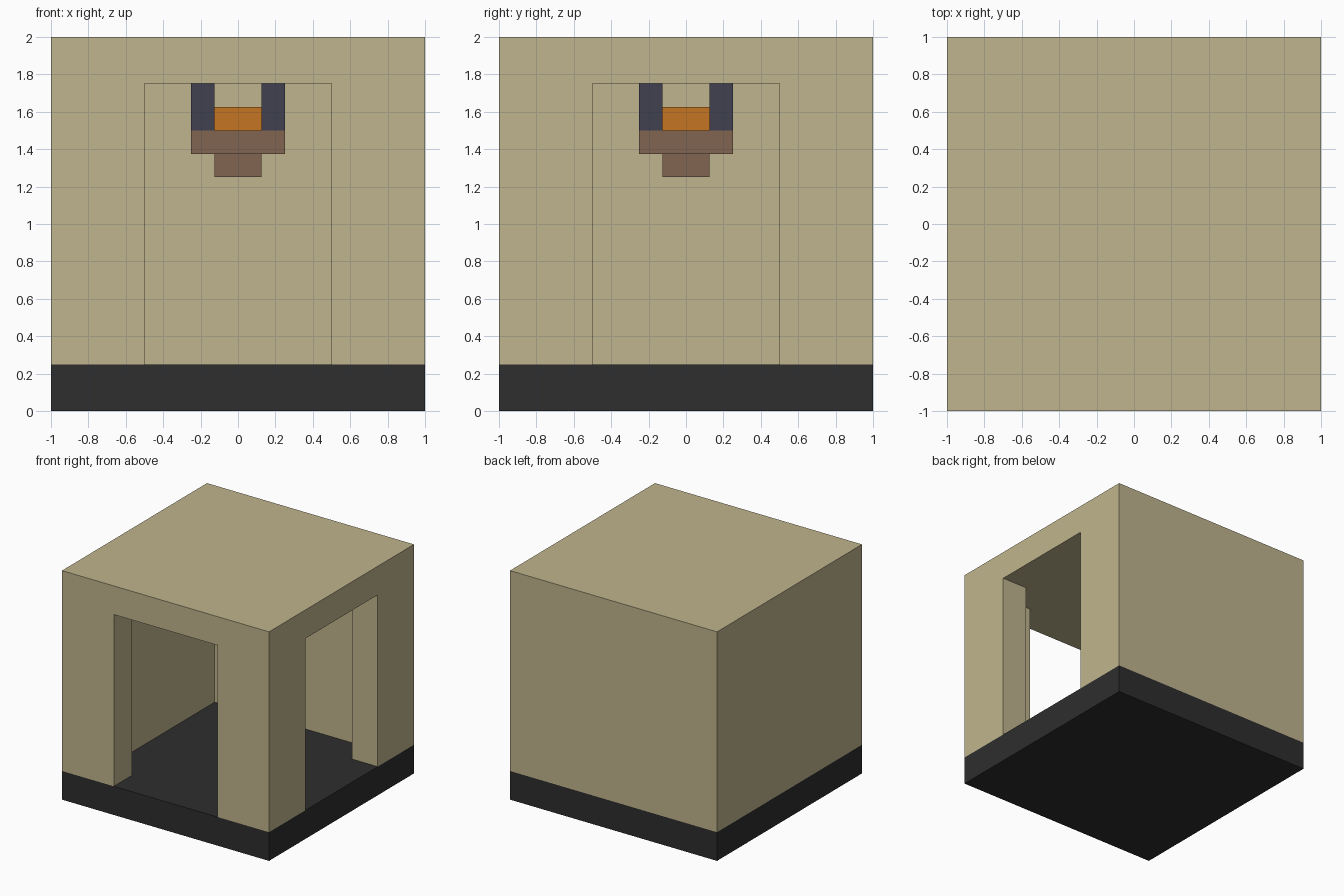
import bpy
import bmesh
from mathutils import Vector

cube = bpy.data.objects.get("Cube")
if cube:
    bpy.data.objects.remove(cube, do_unlink=True)


def linear(v):
    v /= 255
    return v / 12.92 if v <= 0.04045 else ((v + 0.055) / 1.055) ** 2.4


def material(name, r, g, b):
    mat = bpy.data.materials.new(name)
    mat.use_nodes = True
    colour = (linear(r), linear(g), linear(b), 1)
    mat.diffuse_color = colour
    mat.node_tree.nodes["Principled BSDF"].inputs["Base Color"].default_value = colour
    return mat


sandstone = material("sandstone", 192, 181, 142)
charcoal = material("charcoal", 46, 46, 46)
brown = material("brown", 130, 101, 81)
ember = material("ember_orange", 197, 117, 34)
iron = material("slate_iron", 65, 65, 80)


def prism(name, plan, z0, z1, mat):
    """Extrude a plan outline upward from z0 to z1."""
    bm = bmesh.new()
    face = bm.faces.new([bm.verts.new((x, y, z0)) for x, y in plan])
    top = bmesh.ops.extrude_face_region(bm, geom=[face])["geom"]
    verts = [v for v in top if isinstance(v, bmesh.types.BMVert)]
    bmesh.ops.translate(bm, verts=verts, vec=Vector((0, 0, z1 - z0)))
    bmesh.ops.recalc_face_normals(bm, faces=bm.faces)
    mesh = bpy.data.meshes.new(name)
    bm.to_mesh(mesh)
    bm.free()
    mesh.materials.append(mat)
    obj = bpy.data.objects.new(name, mesh)
    bpy.context.collection.objects.link(obj)
    return obj


def square(half, cx=0, cy=0):
    return [(cx - half, cy - half), (cx + half, cy - half),
            (cx + half, cy + half), (cx - half, cy + half)]


# Floor slab
prism("floor_slab", square(1), 0, 0.25, charcoal)

# Walls and roof: a block hollowed by a room with two wide doorways
shell = prism("walls_and_roof", square(1), 0.25, 2, sandstone)
IN, DOOR, OUT = 0.75, 0.5, 1.2
room_plan = [(-IN, -IN), (-DOOR, -IN), (-DOOR, -OUT), (DOOR, -OUT), (DOOR, -IN),
             (IN, -IN), (IN, -DOOR), (OUT, -DOOR), (OUT, DOOR), (IN, DOOR),
             (IN, IN), (-IN, IN)]
cutter = prism("room_cutter", room_plan, 0.1, 1.75, sandstone)
cutter.hide_render = True
cut = shell.modifiers.new("hollow", "BOOLEAN")
cut.operation = "DIFFERENCE"
cut.solver = "EXACT"
cut.object = cutter
bpy.context.view_layer.update()
depsgraph = bpy.context.evaluated_depsgraph_get()
hollowed = bpy.data.meshes.new_from_object(shell.evaluated_get(depsgraph))
shell.modifiers.clear()
shell.data = hollowed
bpy.data.objects.remove(cutter, do_unlink=True)

# Hanging brazier in the middle of the ceiling
prism("brazier_foot", square(0.125), 1.25, 1.375, brown)
prism("brazier_tray", square(0.25), 1.375, 1.5, brown)
prism("brazier_ember", square(0.125), 1.5, 1.625, ember)
for side, sx in (("left", 1), ("right", -1)):
    for end, sy in (("front", -1), ("back", 1)):
        prism(f"brazier_hanger_{end}_{side}",
              square(0.0625, sx * 0.1875, sy * 0.1875), 1.5, 1.75, iron)
